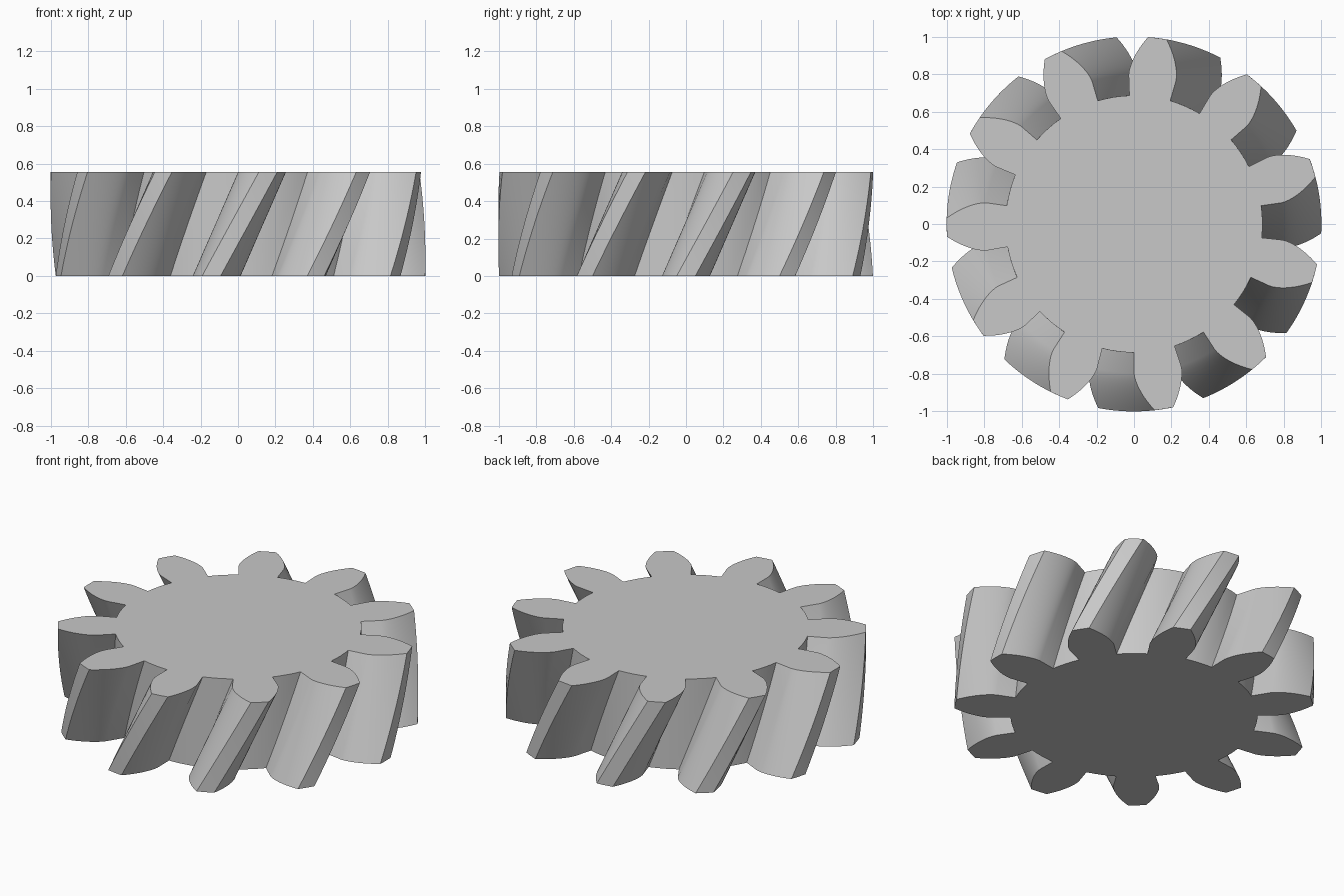
import bpy
import bmesh
from math import acos, cos, sin, tan, pi, radians

cube = bpy.data.objects.get("Cube")
if cube:
    bpy.data.objects.remove(cube, do_unlink=True)

# Gear dimensions
TEETH = 11
ROOT_R, BASE_R, TIP_R = 0.687, 0.797, 1.002
BASE_HALF = radians(9.2)      # half tooth angle at the base circle
HEIGHT = 0.555
TWIST = radians(17.4)         # helix rotation from bottom to top
LAYERS = 24
FLANK_STEPS = 10


def half_angle(r):
    """Half tooth angle: radial below the base circle, involute above."""
    if r <= BASE_R:
        return BASE_HALF
    a = acos(BASE_R / r)
    return BASE_HALF - (tan(a) - a)


def tooth_outline():
    """Polar points (radius, angle) of one tooth and the gap after it."""
    radii = [ROOT_R] + [BASE_R + (TIP_R - BASE_R) * i / FLANK_STEPS
                        for i in range(FLANK_STEPS + 1)]
    rising = [(r, -half_angle(r)) for r in radii]
    falling = [(r, -a) for r, a in reversed(rising)]
    gap = 2 * pi / TEETH - 2 * BASE_HALF
    floor = [(ROOT_R, BASE_HALF + gap * i / 4) for i in range(1, 4)]
    return rising + [(TIP_R, 0)] + falling + floor


# Full gear outline
tooth = tooth_outline()
outline = [(r, a + k * 2 * pi / TEETH) for k in range(TEETH) for r, a in tooth]

# Stack twisted outlines, bridge them and cap the ends
bm = bmesh.new()
rings = []
for layer in range(LAYERS + 1):
    t = layer / LAYERS
    rings.append([bm.verts.new((r * cos(a + TWIST * t), r * sin(a + TWIST * t), HEIGHT * t))
                  for r, a in outline])
count = len(outline)
for low, high in zip(rings, rings[1:]):
    for i in range(count):
        j = (i + 1) % count
        bm.faces.new((low[i], low[j], high[j], high[i]))
bm.faces.new(rings[-1])
bm.faces.new(list(reversed(rings[0])))

mesh = bpy.data.meshes.new("helical_gear")
bm.to_mesh(mesh)
bm.free()
gear = bpy.data.objects.new("helical_gear", mesh)
bpy.context.collection.objects.link(gear)

# Plain grey material
grey = bpy.data.materials.new("plain grey")
grey.use_nodes = True
colour = (0.58, 0.58, 0.58, 1)
grey.diffuse_color = colour
grey.node_tree.nodes["Principled BSDF"].inputs["Base Color"].default_value = colour
mesh.materials.append(grey)

# Smooth flanks with crisp tooth edges
bpy.ops.object.select_all(action='DESELECT')
gear.select_set(True)
bpy.context.view_layer.objects.active = gear
bpy.ops.object.shade_smooth_by_angle(angle=radians(30))
